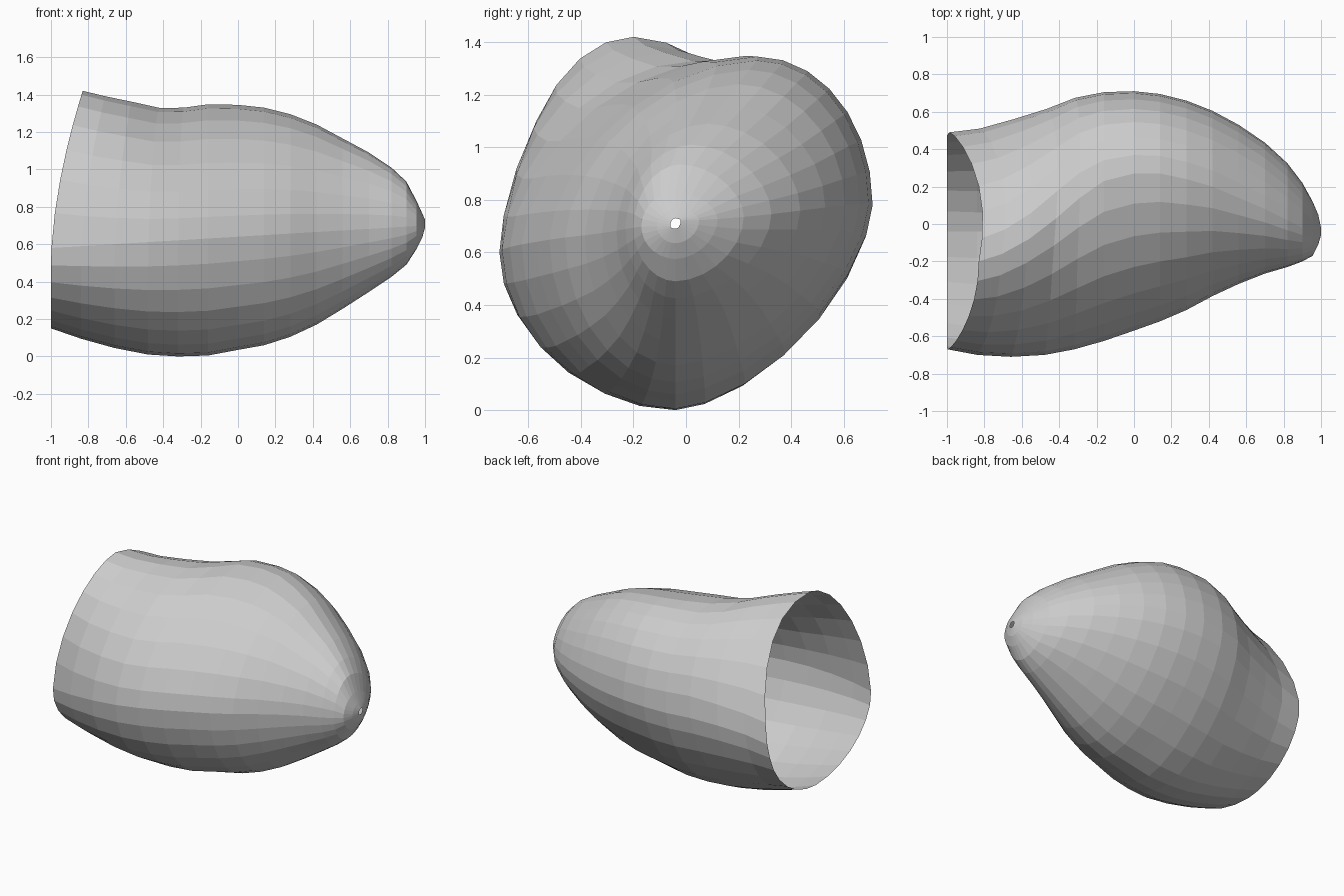
import bpy, bmesh
from math import sin, cos, pi, exp

if "Cube" in bpy.data.objects:
    bpy.data.objects.remove(bpy.data.objects["Cube"])

SIDES = 28          # faces around the shell
Q = SIDES // 4

# Stations along x: x, y_min, y_max, y of crest, z_min, z_max
STATIONS = [
    (-1.00, -0.67, 0.49, -0.20, 0.15, 1.42),
    (-0.84, -0.70, 0.51, -0.16, 0.095, 1.39),
    (-0.66, -0.71, 0.56, -0.08, 0.045, 1.36),
    (-0.48, -0.70, 0.615, 0.03, 0.01, 1.328),
    (-0.32, -0.67, 0.675, 0.14, 0.00, 1.33),
    (-0.16, -0.625, 0.705, 0.23, 0.005, 1.348),
    (0.00, -0.57, 0.71, 0.27, 0.035, 1.345),
    (0.14, -0.52, 0.695, 0.27, 0.06, 1.33),
    (0.28, -0.46, 0.66, 0.24, 0.105, 1.295),
    (0.42, -0.385, 0.605, 0.20, 0.17, 1.24),
    (0.56, -0.32, 0.53, 0.14, 0.255, 1.165),
    (0.70, -0.265, 0.435, 0.08, 0.345, 1.09),
    (0.82, -0.23, 0.325, 0.02, 0.425, 1.01),
    (0.90, -0.20, 0.22, -0.02, 0.49, 0.935),
    (0.955, -0.17, 0.12, -0.04, 0.575, 0.83),
    (0.985, -0.11, 0.05, -0.04, 0.635, 0.765),
    (1.00, -0.06, -0.02, -0.04, 0.69, 0.73),
]


def lerp(a, b, t):
    return a + (b - a) * t


def section(x, y0, y1, yt, z0, z1):
    """Closed ring made of four curved quadrants between the extreme points."""
    u = (x + 1) / 2
    swell = max(0, 1 - x * x)
    saddle = exp(-((x + 0.42) / 0.25) ** 2)
    zl = lerp(0.58, 0.70, u)
    zr = lerp(0.64, 0.72, u) + 0.10 * swell
    yb = -0.04
    back = lerp(1.14, 1.0, swell) - 0.12 * saddle
    front = 1.0 + 0.1 * swell
    # each quadrant: side point, crest/keel point, y and z exponents, reversed or not
    quads = [((y1, zr), (yt, z1), back, back, False),
             ((y0, zl), (yt, z1), front, front + 0.12 * swell, True),
             ((y0, zl), (yb, z0), 1.02, 1.02, False),
             ((y1, zr), (yb, z0), 1.06 + 0.2 * swell, 1.06 + 0.2 * swell, True)]
    ring = []
    for side, end, py, pz, rev in quads:
        for i in range(Q):
            a = i / Q * pi / 2
            if rev:
                a = pi / 2 - a
            c, s = max(0, cos(a)) ** py, max(0, sin(a)) ** pz
            y, z = lerp(end[0], side[0], c), lerp(side[1], end[1], s)
            # rim leans back towards its top, most of all on the back side
            t = max(0, (z - 0.5) / 0.92)
            fade = max(0, min(1, (-0.2 - x) / 0.8))
            lean = 0.17 * t ** 1.7 * (1 + 1.2 * max(0, y + 0.2)) * fade
            ring.append((x + lean, y, z))
    return ring


# Open shell lofted through all stations, with a tiny hole at the tip
bm = bmesh.new()
rings = [[bm.verts.new(p) for p in section(*s)] for s in STATIONS]
for a, b in zip(rings, rings[1:]):
    for i in range(SIDES):
        j = (i + 1) % SIDES
        bm.faces.new((a[i], b[i], b[j], a[j]))
bmesh.ops.recalc_face_normals(bm, faces=bm.faces)
if sum(f.normal.y * f.calc_center_median().y for f in bm.faces) < 0:
    bmesh.ops.reverse_faces(bm, faces=bm.faces)
mesh = bpy.data.meshes.new("shell")
bm.to_mesh(mesh)
bm.free()
bpy.context.collection.objects.link(bpy.data.objects.new("shell", mesh))
